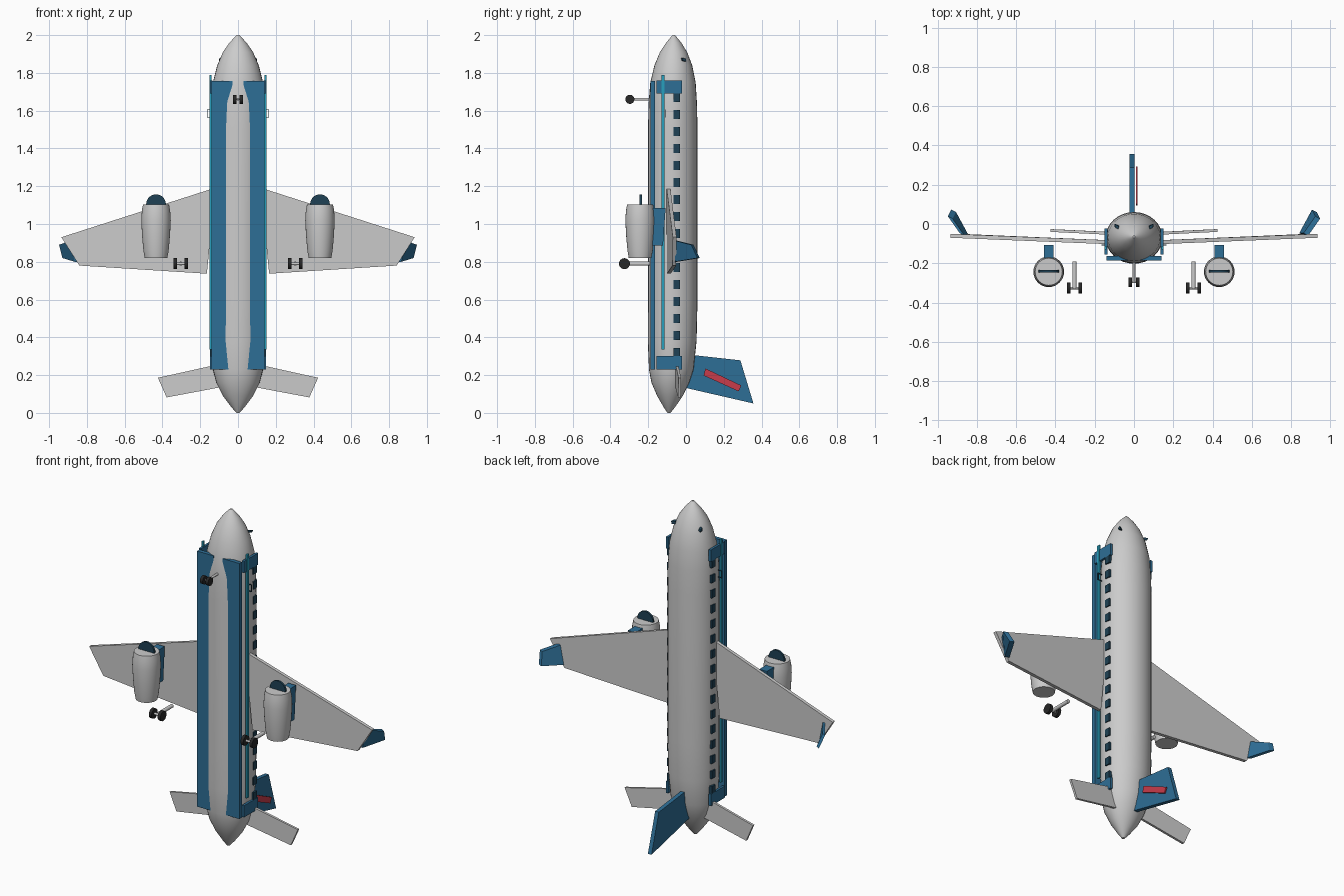
import bpy, bmesh, math
from mathutils import Vector, Matrix

if "Cube" in bpy.data.objects:
    bpy.data.objects.remove(bpy.data.objects["Cube"])


def material(name, rgb):
    m = bpy.data.materials.new(name)
    m.diffuse_color = (*rgb, 1)
    m.use_nodes = True
    m.node_tree.nodes["Principled BSDF"].inputs["Base Color"].default_value = m.diffuse_color
    return m


BLUE = material("blue", (0.027, 0.156, 0.305))
CYAN = material("cyan", (0.02, 0.35, 0.51))
NAVY = material("navy", (0.013, 0.053, 0.09))
RED = material("red", (0.58, 0.045, 0.07))
BLACK = material("black", (0.02, 0.02, 0.02))


def finish(name, bm, mat=None, smooth=None):
    bmesh.ops.recalc_face_normals(bm, faces=bm.faces)
    me = bpy.data.meshes.new(name)
    bm.to_mesh(me)
    bm.free()
    ob = bpy.data.objects.new(name, me)
    bpy.context.collection.objects.link(ob)
    if mat:
        me.materials.append(mat)
    if smooth:
        bpy.ops.object.select_all(action='DESELECT')
        ob.select_set(True)
        bpy.context.view_layer.objects.active = ob
        bpy.ops.object.shade_smooth_by_angle(angle=math.radians(smooth))
    return ob


def box(name, lo, hi, mat=None):
    lo, hi = Vector(lo), Vector(hi)
    bm = bmesh.new()
    bmesh.ops.create_cube(bm, size=1)
    size = hi - lo
    for v in bm.verts:
        v.co = (lo + hi) / 2 + Vector(a * b for a, b in zip(v.co, size))
    return finish(name, bm, mat)


def slab(name, outline, depth, mat=None):
    """Polygon extruded symmetrically along the depth vector."""
    d = Vector(depth) / 2
    bm = bmesh.new()
    a = [bm.verts.new(Vector(p) - d) for p in outline]
    b = [bm.verts.new(Vector(p) + d) for p in outline]
    n = len(a)
    bm.faces.new(a)
    bm.faces.new(b[::-1])
    for i in range(n):
        bm.faces.new((a[i], b[i], b[(i + 1) % n], a[(i + 1) % n]))
    return finish(name, bm, mat)


def loft(name, rings, x=0, segs=32, mat=None, smooth=40):
    """Elliptical rings (z, rx, ry, y centre) skinned along z."""
    bm = bmesh.new()
    loops = []
    for z, rx, ry, cy in rings:
        loops.append([bm.verts.new((x + rx * math.cos(t), cy + ry * math.sin(t), z))
                      for t in (math.tau * i / segs for i in range(segs))])
    for p, q in zip(loops, loops[1:]):
        for i in range(segs):
            j = (i + 1) % segs
            bm.faces.new((p[i], p[j], q[j], q[i]))
    bm.faces.new(loops[0])
    bm.faces.new(loops[-1])
    return finish(name, bm, mat, smooth)


def cylinder(name, centre, radius, length, axis, mat=None, segs=24):
    bm = bmesh.new()
    rot = Matrix.Rotation(math.pi / 2, 4, 'Y' if axis == 'X' else 'X')
    bmesh.ops.create_cone(bm, cap_ends=True, segments=segs, radius1=radius, radius2=radius,
                          depth=length, matrix=Matrix.Translation(centre) @ rot)
    return finish(name, bm, mat, 40)


def gear(name, x, z, y_top, y_wheel, wheel_r, spread, strut_r):
    cylinder(name + "_strut", (x, (y_top + y_wheel) / 2, z), strut_r, y_top - y_wheel, 'Y', segs=12)
    cylinder(name + "_axle", (x, y_wheel, z), strut_r * 0.6, spread * 2, 'X', segs=12)
    for s in (-1, 1):
        cylinder(name + "_wheel", (x + s * spread, y_wheel, z), wheel_r, 0.018, 'X', BLACK)


# fuselage
loft("fuselage", [
    (0.0, 0.008, 0.008, -0.09), (0.03, 0.035, 0.03, -0.088), (0.09, 0.08, 0.068, -0.085),
    (0.16, 0.115, 0.1, -0.083), (0.23, 0.133, 0.118, -0.078), (0.38, 0.143, 0.129, -0.073),
    (0.6, 0.145, 0.131, -0.07), (1.5, 0.145, 0.131, -0.07), (1.64, 0.143, 0.128, -0.07),
    (1.75, 0.133, 0.12, -0.069), (1.84, 0.11, 0.1, -0.067), (1.91, 0.08, 0.072, -0.066),
    (1.96, 0.045, 0.04, -0.065), (1.99, 0.017, 0.015, -0.065), (2.0, 0.006, 0.006, -0.065)])

# tail fin with red stripe
slab("tail_fin", [(-0.01, 0.045, 0.305), (-0.01, 0.288, 0.278), (-0.01, 0.357, 0.05),
                  (-0.01, 0.0, 0.132), (-0.01, -0.03, 0.2)], (0.024, 0, 0), BLUE)
slab("fin_stripe", [(0.015, 0.103, 0.235), (0.015, 0.293, 0.145),
                    (0.015, 0.278, 0.114), (0.015, 0.093, 0.198)], (0.008, 0, 0), RED)

gear("nose_gear", 0, 1.66, -0.18, -0.297, 0.024, 0.018, 0.007)

for s, side in ((-1, "left"), (1, "right")):
    def sided(points):
        return [(s * x, y, z) for x, y, z in points]

    def side_box(name, x0, x1, y, z, mat):
        box(f"{side}_{name}", (min(s * x0, s * x1), y[0], z[0]),
            (max(s * x0, s * x1), y[1], z[1]), mat)

    # belly panel, side brackets, rail
    side_box("belly_panel", 0.03, 0.14, (-0.187, -0.163), (0.23, 1.757), BLUE)
    for z in (0.23, 1.69):
        side_box("rail_bracket", 0.135, 0.149, (-0.155, -0.022), (z, z + 0.07), BLUE)
    side_box("rail", 0.141, 0.151, (-0.131, -0.113), (0.335, 1.79), CYAN)

    # door handle
    side_box("handle_grip", 0.161, 0.165, (-0.109, -0.105), (1.563, 1.607), NAVY)
    for z in (1.563, 1.603):
        side_box("handle_post", 0.13, 0.165, (-0.109, -0.105), (z, z + 0.004), NAVY)

    # cabin and cockpit windows
    for i in range(16):
        z = 0.32 + 0.09 * i
        side_box("window", 0.125, 0.149, (-0.065, -0.032), (z - 0.023, z + 0.023), NAVY)
    slab(f"{side}_cockpit_window", sided([(0.083, -0.025, 1.88), (0.09, -0.005, 1.875),
                                          (0.084, -0.005, 1.86), (0.09, -0.02, 1.865)]),
         (s * 0.02, 0.01, 0), NAVY)

    # wing, winglet, tailplane
    slab(f"{side}_wing", sided([(0.12, -0.093, 1.192), (0.935, -0.06, 0.93),
                                (0.84, -0.062, 0.78), (0.165, -0.091, 0.737)]), (0, 0.02, 0))
    slab(f"{side}_winglet", sided([(0.875, -0.053, 0.912), (0.935, 0.033, 0.89),
                                   (0.918, 0.067, 0.82), (0.853, -0.053, 0.80)]),
         (0.024, -0.012, 0), BLUE)
    slab(f"{side}_tailplane", sided([(0.08, -0.05, 0.262), (0.424, -0.033, 0.186),
                                     (0.378, -0.035, 0.082), (0.07, -0.05, 0.14)]), (0, 0.014, 0))

    # engine, fan disc, pylon
    ex = s * 0.434
    loft(f"{side}_engine", [(z, r, r, -0.243) for z, r in (
        (0.82, 0.06), (0.86, 0.067), (0.94, 0.074), (1.02, 0.078), (1.07, 0.075), (1.103, 0.069))], ex)
    cylinder(f"{side}_fan_disc", (ex, -0.24, 1.105), 0.052, 0.012, 'Y', NAVY, 32)
    slab(f"{side}_pylon", [(ex, -0.2, 1.085), (ex, -0.108, 1.085), (ex, -0.122, 0.885),
                           (ex, -0.2, 0.885)], (0.05, 0, 0), BLUE)

    gear(f"{side}_main_gear", s * 0.303, 0.79, -0.19, -0.326, 0.029, 0.029, 0.011)
